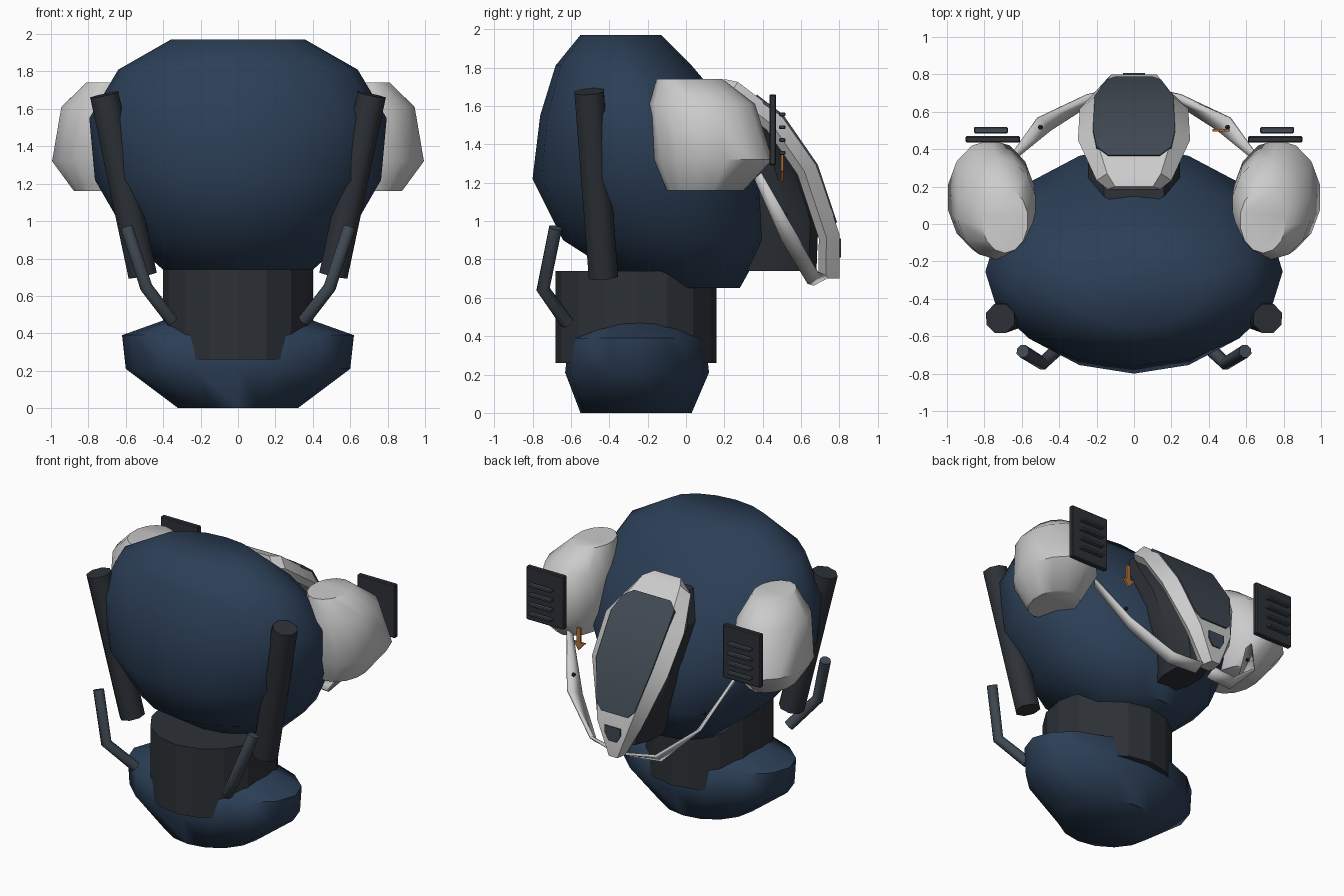
import bpy, bmesh, math
from mathutils import Vector

if "Cube" in bpy.data.objects:
    bpy.data.objects.remove(bpy.data.objects["Cube"])


def material(name, rgb):
    m = bpy.data.materials.new(name)
    m.diffuse_color = (*rgb, 1)
    m.use_nodes = True
    m.node_tree.nodes["Principled BSDF"].inputs["Base Color"].default_value = m.diffuse_color
    return m


NAVY = material("navy", (0.025, 0.05, 0.095))
DARK = material("dark", (0.026, 0.031, 0.038))
SLATE = material("slate", (0.05, 0.066, 0.085))
PALE = material("pale", (0.52, 0.54, 0.52))
ORANGE = material("orange", (0.42, 0.16, 0.04))


def finish(name, bm, mat, angle=35):
    bmesh.ops.recalc_face_normals(bm, faces=bm.faces)
    me = bpy.data.meshes.new(name)
    bm.to_mesh(me)
    bm.free()
    me.materials.append(mat)
    me.shade_smooth()
    me.set_sharp_from_angle(angle=math.radians(angle))
    ob = bpy.data.objects.new(name, me)
    bpy.context.collection.objects.link(ob)
    return ob


def skin(name, loops, mat, angle=35):
    """Join equal closed loops of points and cap both ends."""
    bm = bmesh.new()
    rings = [[bm.verts.new(p) for p in loop] for loop in loops]
    n = len(rings[0])
    for a, b in zip(rings, rings[1:]):
        for i in range(n):
            j = (i + 1) % n
            bm.faces.new((a[i], a[j], b[j], b[i]))
    bm.faces.new(rings[0])
    bm.faces.new(rings[-1])
    return finish(name, bm, mat, angle)


def stack(name, rings, mat, n=16, side=1, angle=35):
    """Horizontal ellipses: z, y front, y back, x centre, x radius."""
    loops = []
    for z, y0, y1, cx, rx in rings:
        loops.append([(side * (cx + rx * math.sin(2 * math.pi * i / n)),
                       (y0 + y1) / 2 + (y1 - y0) / 2 * math.cos(2 * math.pi * i / n), z)
                      for i in range(n)])
    return skin(name, loops, mat, angle)


def pipe(name, pts, r, mat, n=8):
    pts = [Vector(p) for p in pts]
    loops = []
    for k, p in enumerate(pts):
        t = (pts[min(k + 1, len(pts) - 1)] - pts[max(k - 1, 0)]).normalized()
        u = t.cross(Vector((0, 1, 0))).normalized()
        v = t.cross(u)
        loops.append([p + r * (u * math.cos(a) + v * math.sin(a))
                      for a in (2 * math.pi * (i + 0.5) / n for i in range(n))])
    return skin(name, loops, mat, 50)


def box(name, centre, size, mat, bevel=0.006):
    bm = bmesh.new()
    bmesh.ops.create_cube(bm, size=1)
    for v in bm.verts:
        v.co = Vector(centre) + Vector([c * s for c, s in zip(v.co, size)])
    bmesh.ops.bevel(bm, geom=bm.edges[:], offset=bevel, segments=1, affect='EDGES')
    return finish(name, bm, mat)


# Torso, pelvis and waist ring
stack("torso", [(0.65, -0.25, 0.28, 0, 0.30), (0.90, -0.64, 0.42, 0, 0.58),
                (1.22, -0.80, 0.41, 0, 0.765), (1.55, -0.76, 0.25, 0, 0.795),
                (1.81, -0.68, 0.03, 0, 0.64), (1.97, -0.55, -0.13, 0, 0.36)], NAVY, 16, angle=60)
stack("pelvis", [(0, -0.55, 0.03, 0, 0.32), (0.21, -0.63, 0.12, 0, 0.60),
                 (0.39, -0.61, 0.10, 0, 0.62), (0.49, -0.45, -0.05, 0, 0.34)], NAVY, 16, angle=65)
stack("waist", [(0.26, -0.68, 0.16, 0, 0.40), (0.74, -0.68, 0.16, 0, 0.40)], DARK, 16, angle=20)

# Rear hatch: stations along the slope (y, z, half width)
STATIONS = [(0.20, 1.74, 0.14), (0.27, 1.725, 0.20), (0.50, 1.55, 0.30), (0.68, 1.29, 0.29),
            (0.80, 0.93, 0.17), (0.80, 0.70, 0.045)]


def hatch_loops(stations, section):
    loops = []
    for k, (y, z, w) in enumerate(stations):
        a, b = stations[max(k - 1, 0)], stations[min(k + 1, len(stations) - 1)]
        d = Vector((0, b[0] - a[0], b[1] - a[1])).normalized()
        out = Vector((0, -d.z, d.y))
        loops.append([Vector((t * w, y, z)) + out * h for t, h in section])
    return loops


skin("hatch_shell", hatch_loops(STATIONS, [(-0.72, 0), (0.72, 0), (1, -0.07), (0.85, -0.11),
                                           (-0.85, -0.11), (-1, -0.07)]), PALE)
FLAT = [(-1, 0.008), (1, 0.008), (1, -0.02), (-1, -0.02)]
skin("hatch_panel", hatch_loops([(0.365, 1.653, 0.14), (0.41, 1.618, 0.20), (0.50, 1.55, 0.22),
                                 (0.68, 1.29, 0.21), (0.765, 1.035, 0.145),
                                 (0.78, 0.99, 0.10)], FLAT), SLATE)
skin("hatch_tip_inset", hatch_loops([(0.80, 0.91, 0.06), (0.80, 0.86, 0.06),
                                     (0.80, 0.81, 0.03)], FLAT), SLATE)
stack("hatch_core", [(0.74, 0.25, 0.68, 0, 0.11), (1.0, 0.25, 0.69, 0, 0.18),
                     (1.3, 0.22, 0.58, 0, 0.24), (1.5, 0.15, 0.44, 0, 0.26),
                     (1.67, 0.10, 0.24, 0, 0.17)], DARK, 10, angle=30)

for s, tag in ((1, "right"), (-1, "left")):
    # Shoulder pod with its louvred vent
    stack("pod_" + tag, [(1.16, -0.10, 0.30, 0.74, 0.14), (1.32, -0.165, 0.45, 0.765, 0.235),
                         (1.61, -0.19, 0.36, 0.735, 0.215), (1.74, -0.155, 0.19, 0.69, 0.125)],
          PALE, 14, s, angle=50)
    box("vent_plate_" + tag, (s * 0.755, 0.452, 1.475), (0.29, 0.035, 0.37), DARK)
    for i in range(4):
        box(f"vent_slat_{tag}_{i}", (s * 0.765, 0.502, 1.355 + i * 0.067),
            (0.18, 0.034, 0.02), SLATE, 0.005)

    # Long side tube and bent exhaust pipe
    pipe("side_tube_" + tag, [(s * 0.715, -0.505, 1.675), (s * 0.51, -0.43, 0.71)], 0.083, DARK)
    pipe("bent_pipe_" + tag, [(s * 0.595, -0.68, 0.965), (s * 0.49, -0.745, 0.645),
                              (s * 0.355, -0.62, 0.47)], 0.036, SLATE)

    # Blade strut running from pod to hatch tip
    bm = bmesh.new()
    upper = [(0.64, 0.39, 1.25), (0.51, 0.57, 0.94), (0.25, 0.69, 0.73), (0.05, 0.735, 0.71)]
    lower = [(0.62, 0.36, 1.22), (0.45, 0.50, 0.90), (0.25, 0.63, 0.68), (0.05, 0.66, 0.67)]
    rows = [[bm.verts.new((s * x, y, z)) for x, y, z in e] for e in (upper, lower)]
    for i in range(3):
        bm.faces.new((rows[0][i], rows[0][i + 1], rows[1][i + 1], rows[1][i]))
    blade = finish("blade_strut_" + tag, bm, PALE, 20)
    mod = blade.modifiers.new("thickness", 'SOLIDIFY')
    mod.thickness = 0.018
    mod.offset = 0

    # Small stud on the strut
    bm = bmesh.new()
    bmesh.ops.create_icosphere(bm, subdivisions=1, radius=0.015)
    bmesh.ops.translate(bm, verts=bm.verts, vec=(s * 0.50, 0.517, 1.03))
    finish("strut_stud_" + tag, bm, DARK)

# Single orange pointer
outline = [(0.485, 1.36), (0.455, 1.36), (0.455, 1.26), (0.42, 1.26), (0.47, 1.205),
           (0.51, 1.26), (0.485, 1.26)]
skin("pointer", [[(x, y, z) for x, z in outline] for y in (0.495, 0.509)], ORANGE)
